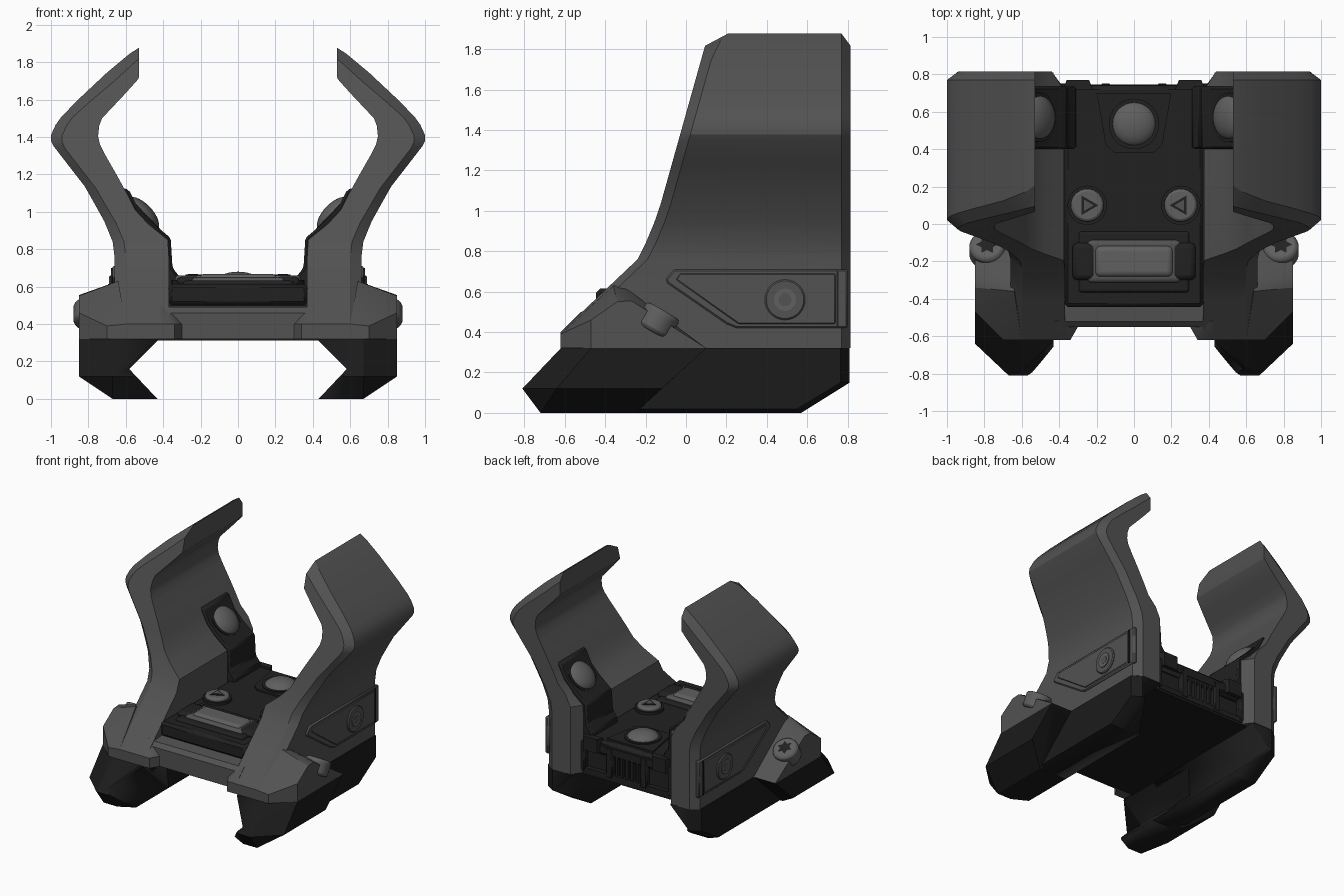
import bpy, bmesh, math
from mathutils import Vector, Matrix

if "Cube" in bpy.data.objects:
    bpy.data.objects.remove(bpy.data.objects["Cube"])

def material(name, r, g, b):
    m = bpy.data.materials.new(name)
    m.diffuse_color = (r, g, b, 1)
    m.use_nodes = True
    m.node_tree.nodes["Principled BSDF"].inputs["Base Color"].default_value = m.diffuse_color
    return m

GREY = material("housing grey", .085, .085, .085)
BLACK = material("tray black", .015, .015, .015)
JAW = material("jaw black", .011, .011, .011)
LIGHT = material("button grey", .115, .115, .115)

def finish(bm, name, mat, mirror=False, bevel=0, seg=1, angle=28):
    bmesh.ops.recalc_face_normals(bm, faces=bm.faces)
    me = bpy.data.meshes.new(name)
    bm.to_mesh(me)
    bm.free()
    ob = bpy.data.objects.new(name, me)
    bpy.context.collection.objects.link(ob)
    me.materials.append(mat)
    if mirror:
        ob.modifiers.new("mirror", 'MIRROR').use_clip = False
    if bevel:
        b = ob.modifiers.new("bevel", 'BEVEL')
        b.width, b.segments, b.limit_method = bevel, seg, 'ANGLE'
    bpy.ops.object.select_all(action='DESELECT')
    ob.select_set(True)
    bpy.context.view_layer.objects.active = ob
    bpy.ops.object.shade_smooth_by_angle(angle=math.radians(angle))
    return ob

def hull(name, pts, mat, **kw):
    bm = bmesh.new()
    for p in pts:
        bm.verts.new(p)
    bmesh.ops.convex_hull(bm, input=bm.verts)
    bmesh.ops.delete(bm, geom=[v for v in bm.verts if not v.link_faces], context='VERTS')
    bmesh.ops.dissolve_limit(bm, angle_limit=.01, verts=bm.verts, edges=bm.edges)
    return finish(bm, name, mat, **kw)

def prism(name, poly, axis, lo, hi, mat, **kw):
    """Extrude a 2D outline along one axis (0 x, 1 y, 2 z)."""
    def at(p, d):
        q = list(p)
        q.insert(axis, d)
        return q
    bm = bmesh.new()
    a = [bm.verts.new(at(p, lo)) for p in poly]
    b = [bm.verts.new(at(p, hi)) for p in poly]
    n = len(poly)
    bm.faces.new(a)
    bm.faces.new(b)
    for i in range(n):
        bm.faces.new((a[i], a[(i+1) % n], b[(i+1) % n], b[i]))
    return finish(bm, name, mat, **kw)

def box(name, lo, hi, mat, **kw):
    return prism(name, [(lo[0], lo[1]), (hi[0], lo[1]), (hi[0], hi[1]), (lo[0], hi[1])], 2, lo[2], hi[2], mat, **kw)

def pose(loc, axis):
    return Matrix.Translation(loc) @ Vector(axis).to_track_quat('Z', 'Y').to_matrix().to_4x4()

def disc(name, loc, axis, r, h, mat, n=32, r2=None, **kw):
    bm = bmesh.new()
    bmesh.ops.create_cone(bm, cap_ends=True, segments=n, radius1=r, radius2=r if r2 is None else r2,
                          depth=h, matrix=pose(loc, axis))
    return finish(bm, name, mat, **kw)

def dome(name, loc, axis, r, h, mat, **kw):
    bm = bmesh.new()
    bmesh.ops.create_uvsphere(bm, u_segments=32, v_segments=16, radius=1,
                              matrix=pose(loc, axis) @ Matrix.Diagonal((r, r, h, 1)))
    return finish(bm, name, mat, **kw)

# Curved side arms: lofted from inner/outer stations, front edge follows the side outline
FRONT = [(.32, -.62), (.40, -.62), (.76, -.24), (.88, -.18), (1.0, -.135), (1.82, .095), (1.88, .16)]
def front_y(z):
    for (z0, y0), (z1, y1) in zip(FRONT, FRONT[1:]):
        if z <= z1:
            return y0 + (y1 - y0) * (z - z0) / (z1 - z0)
    return FRONT[-1][1]

STATIONS = [(.37, .32, .66, .32), (.37, .40, .66, .40), (.37, .60, .66, .61), (.37, .76, .66, .76),
            (.375, .85, .67, .84), (.48, .935, .715, .95), (.55, 1.01, .765, 1.04), (.595, 1.10, .82, 1.137),
            (.65, 1.20, .90, 1.24), (.71, 1.305, .985, 1.35), (.738, 1.36, 1.0, 1.378), (.748, 1.405, 1.0, 1.41),
            (.742, 1.46, .975, 1.465), (.727, 1.50, .945, 1.507), (.68, 1.55, .86, 1.595),
            (.60, 1.635, .70, 1.745), (.533, 1.71, .58, 1.845), (.53, 1.72, .53, 1.877)]
bm = bmesh.new()
rings = []
for xi, zi, xo, zo in STATIONS:
    i, o = Vector((xi, 0, zi)), Vector((xo, 0, zo))
    c = o.lerp(i, min(.4, .06 / (o - i).length))
    Y = Vector((0, 1, 0))
    back = Vector((max(xi, .44), 0, zi))
    ring = [i + Y * front_y(zi), c + Y * front_y(c.z), o + Y * (front_y(zo) + .05),
            o + Y * .77, c + Y * .815, back + Y * .815, i + Y * .72]
    rings.append([bm.verts.new(p) for p in ring])
for a, b in zip(rings, rings[1:]):
    for k in range(7):
        bm.faces.new((a[k], a[(k+1) % 7], b[(k+1) % 7], b[k]))
bm.faces.new(rings[0])
bm.faces.new(rings[-1])
finish(bm, "side_arm", GREY, mirror=True)

# Front wings that carry the screws
hull("front_wing", [(.85, -.47, .32), (.70, -.62, .32), (.6, -.62, .32), (.85, -.47, .46), (.70, -.62, .39),
                    (.6, -.62, .40), (.85, -.34, .55), (.85, -.27, .555), (.64, -.36, .63), (.64, -.30, .62),
                    (.85, .1, .32), (.6, .1, .32)], GREY, mirror=True)
SCREW = Vector((0, .5, .86)).normalized()
loc = Vector((.785, -.14, .455))
disc("screw_head", loc, SCREW, .095, .12, LIGHT, mirror=True, bevel=.02, seg=2)
bm = bmesh.new()
m = pose(loc + SCREW * .062, SCREW)
bm.faces.new([bm.verts.new(m @ Vector((math.cos(k*math.pi/6) * (.06, .035)[k % 2],
                                       math.sin(k*math.pi/6) * (.06, .035)[k % 2], 0))) for k in range(12)])
finish(bm, "screw_star", BLACK, mirror=True)

# Front bar with corner blocks
prism("front_bar", [(-.55, .32), (-.55, .46), (-.52, .49), (-.40, .50), (-.40, .32)], 0, -.5, .5, GREY)
hull("corner_block", [(.30, -.55, .32), (.30, -.55, .40), (.34, -.62, .32), (.34, -.62, .40), (.42, -.62, .32),
                      (.42, -.62, .40), (.36, -.52, .48), (.42, -.52, .5), (.42, -.45, .32), (.36, -.45, .48)],
     GREY, mirror=True)

# Raised side panel, lower border and round button
prism("side_panel", [(-.10, .66), (-.06, .71), (.80, .71), (.80, .42), (.25, .42), (.20, .44), (-.09, .64)],
      0, .64, .672, GREY, mirror=True, bevel=.008)
prism("panel_inner", [(-.05, .66), (-.03, .69), (.74, .69), (.74, .44), (.26, .44)],
      0, .66, .678, GREY, mirror=True, bevel=.005)
box("panel_end_strip", (.66, .745, .43), (.679, .755, .70), BLACK, mirror=True)
disc("side_button", (.68, .49, .56), (1, 0, 0), .1, .02, GREY, mirror=True, bevel=.007)
disc("side_button_ring", (.69, .49, .56), (1, 0, 0), .055, .012, LIGHT, mirror=True)
disc("side_button_core", (.692, .49, .56), (1, 0, 0), .032, .012, GREY, mirror=True)

# Clamp jaws with a dovetail channel cut between them
cutter = prism("rail_channel_cutter", [(.43, -.001), (.582, .16), (.43, .312), (.43, .33), (-.43, .33), (-.43, .312),
                                       (-.582, .16), (-.43, -.001), (-.40, -.1), (.40, -.1)], 1, -1, 1, JAW)
cutter.hide_render = True
cutter.hide_set(True)
jaws = [
    hull("front_jaw", [(.85, -.47, .32), (.67, -.62, .32), (.40, -.62, .32), (.85, -.64, .12), (.67, -.81, .12),
                       (.57, -.81, .12), (.40, -.70, .12), (.67, -.72, 0), (.55, -.72, 0), (.40, -.64, 0),
                       (.85, .1, .32), (.85, -.12, .12), (.67, -.25, 0), (.40, -.25, 0), (.40, .1, .32)],
         JAW, mirror=True),
    hull("rear_jaw", [(x, y, z) for x in (.40, .60) for y, z in ((-.3, 0), (.57, 0), (.81, .15), (.81, .32), (-.3, .32))]
         + [(.67, y, z) for y, z in ((-.3, .02), (.55, .02), (.765, .15), (.765, .32), (-.3, .32))],
         JAW, mirror=True)]
for j in jaws:
    b = j.modifiers.new("channel", 'BOOLEAN')
    b.operation, b.object, b.solver = 'DIFFERENCE', cutter, 'EXACT'

# Black base, tray and rear end
box("base_plate", (-.45, -.53, .312), (.45, .74, .34), JAW)
box("base_core", (-.40, -.42, .33), (.40, .71, .52), BLACK)
box("floor_tray", (-.372, -.445, .50), (.372, .74, .615), BLACK, bevel=.02)
for z0, z1 in ((.33, .37), (.53, .58)):
    box("rear_rail", (-.40, .70, z0), (.40, .745, z1), BLACK)
for x in (-.39, -.15, .15, .39):
    box("rear_post", (x - .03, .70, .34), (x + .03, .75, .58), BLACK, bevel=.01)
for k in range(5):
    x = -.09 + .045 * k
    box("rear_grille_slat", (x - .01, .70, .37), (x + .01, .74, .54), BLACK)
prism("rear_tab", [(.22, .72), (.24, .77), (.36, .77), (.38, .72)], 2, .52, .63, BLACK, mirror=True)

# Front control pad with pill button
box("pad_base", (-.295, -.365, .60), (.295, -.04, .632), BLACK, bevel=.09, seg=5)
box("pad_side_lip", (.20, -.30, .60), (.33, -.10, .655), BLACK, mirror=True, bevel=.03, seg=2)
box("pad_rim", (-.25, -.315, .60), (.25, -.085, .650), GREY, bevel=.045, seg=4)
box("pill_button", (-.21, -.285, .60), (.21, -.115, .668), LIGHT, bevel=.032, seg=4)

# Triangle-marked round buttons
disc("round_button_collar", (.25, .10, .62), (0, 0, 1), .105, .03, BLACK, mirror=True)
disc("round_button", (.25, .10, .635), (0, 0, 1), .088, .05, LIGHT, mirror=True, bevel=.015, seg=2)
for name, r, z, mat in (("triangle_mark", .06, .664, BLACK), ("triangle_centre", .035, .667, GREY)):
    tri = [(.25 - r * math.cos(a), .10 + r * math.sin(a)) for a in (0, math.tau/3, -math.tau/3)]
    prism(name, tri, 2, .655, z, mat, mirror=True)

# Rear floor sensor
prism("sensor_plate", [(-.20, .70), (.20, .70), (.15, .42), (.10, .38), (-.10, .38), (-.15, .42)], 2, .60, .628, BLACK)
disc("floor_sensor_collar", (0, .535, .63), (0, 0, 1), .135, .015, BLACK)
dome("floor_sensor", (0, .535, .62), (0, 0, 1), .12, .06, LIGHT)

# Side sensor pods on the inner arm walls
prism("sensor_pod", [(.31, .58), (.31, .65), (.35, .70), (.36, .86), (.468, .95), (.535, 1.02), (.585, 1.12),
                     (.63, 1.13), (.63, .9), (.5, .58)], 1, .40, .735, BLACK, mirror=True, bevel=.012)
dome("side_sensor", (.515, .57, .985), (-.72, 0, .69), .12, .06, LIGHT, mirror=True)
disc("side_sensor_collar", (.515, .57, .99), (-.72, 0, .69), .132, .03, BLACK, mirror=True)
